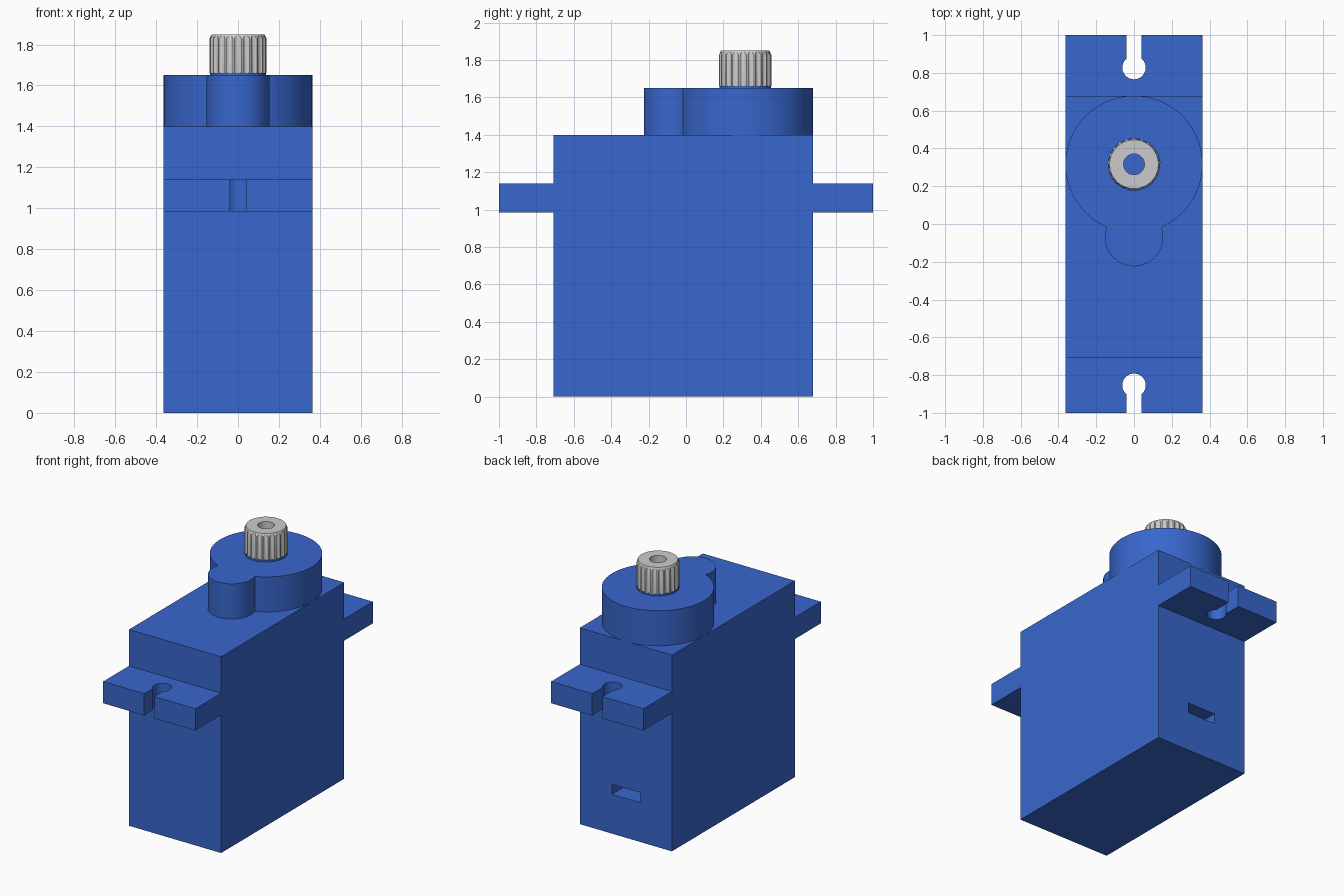
import bpy, bmesh, math
from mathutils import Vector

if "Cube" in bpy.data.objects:
    bpy.data.objects.remove(bpy.data.objects["Cube"])

blue = bpy.data.materials.new("blue_plastic")
blue.diffuse_color = (0.04, 0.136, 0.61, 1)
blue.use_nodes = True
blue.node_tree.nodes["Principled BSDF"].inputs["Base Color"].default_value = blue.diffuse_color


def finish(name, bm, mat=None, smooth=False):
    bmesh.ops.recalc_face_normals(bm, faces=bm.faces)
    me = bpy.data.meshes.new(name)
    bm.to_mesh(me)
    bm.free()
    ob = bpy.data.objects.new(name, me)
    bpy.context.collection.objects.link(ob)
    if mat:
        me.materials.append(mat)
    if smooth:
        activate(ob)
        bpy.ops.object.shade_smooth_by_angle(angle=math.radians(30))
    return ob


def activate(ob):
    bpy.ops.object.select_all(action='DESELECT')
    ob.select_set(True)
    bpy.context.view_layer.objects.active = ob


def prism(name, points, direction, mat=None, smooth=False):
    """Extrude a planar outline along a direction."""
    bm = bmesh.new()
    face = bm.faces.new([bm.verts.new(p) for p in points])
    new = bmesh.ops.extrude_face_region(bm, geom=[face], use_keep_orig=True)
    verts = [g for g in new["geom"] if isinstance(g, bmesh.types.BMVert)]
    bmesh.ops.translate(bm, verts=verts, vec=Vector(direction))
    return finish(name, bm, mat, smooth)


def arc(cy, r, a0, a1, n, z):
    """Points on an arc centred on (0, cy)."""
    return [(r * math.cos(a0 + (a1 - a0) * i / n),
             cy + r * math.sin(a0 + (a1 - a0) * i / n), z) for i in range(n + 1)]


# Case with mounting ears: side silhouette extruded across the width
W = 0.3635
Y0, Y1 = -0.709, 0.678
E0, E1, TOP = 0.985, 1.14, 1.40
side = [(Y0, 0), (Y1, 0), (Y1, E0), (1, E0), (1, E1), (Y1, E1),
        (Y1, TOP), (Y0, TOP), (Y0, E1), (-1, E1), (-1, E0), (Y0, E0)]
case = prism("case", [(-W, y, z) for y, z in side], (2 * W, 0, 0), blue)

# Keyhole slots in the ears and the cable opening at the back
cutters = []
R, S = 0.062, 0.04
for s, cy in ((1, 0.828), (-1, -0.854)):
    a = math.acos(S / R)
    outline = arc(cy, R, s * a, -s * (math.pi + a), 40, 0.9)
    outline += [(-S, s * 1.1, 0.9), (S, s * 1.1, 0.9)]
    cutters.append(prism("ear_slot_cutter", outline, (0, 0, 0.32), blue))
opening = [(-0.11, 0.48, 0.28), (0.11, 0.48, 0.28),
           (0.11, 0.48, 0.352), (-0.11, 0.48, 0.352)]
cutters.append(prism("cable_cutter", opening, (0, 0.3, 0), blue))
for cutter in cutters:
    mod = case.modifiers.new("cut", 'BOOLEAN')
    mod.operation, mod.solver, mod.object = 'DIFFERENCE', 'EXACT', cutter
    activate(case)
    bpy.ops.object.modifier_apply(modifier=mod.name)
    bpy.data.objects.remove(cutter)
activate(case)
bpy.ops.object.shade_smooth_by_angle(angle=math.radians(30))

# Gear cover: large round merged with a small round
CY, RB = 0.316, 0.363
SY, RS = -0.07, 0.154
d = CY - SY
along = (d * d + RB * RB - RS * RS) / (2 * d)
half = math.acos(along / RB)
half_s = math.atan2(RB * math.sin(half), d - along)
down = -math.pi / 2
cover = arc(CY, RB, down + half, down + 2 * math.pi - half, 96, TOP)
cover += arc(SY, RS, math.pi / 2 + half_s, 2.5 * math.pi - half_s, 48, TOP)[1:-1]
prism("gear_cover", cover, (0, 0, 0.25), blue, True)

# Collar under the output shaft
prism("shaft_collar", arc(CY, 0.138, 0, 2 * math.pi, 64, 1.64)[:-1],
      (0, 0, 0.022), blue, True)

# Splined output shaft: concave flutes between narrow lands, chamfered top, bore
TEETH, STEPS = 21, 10
N = TEETH * STEPS
BORE, R_TOP, R_OUT, Z0, Z1 = 0.055, 0.129, 0.140, 1.662, 1.85


def flute_radius(i):
    u = (i % STEPS) / STEPS * 2 - 1           # -1..1 across one tooth pitch
    return R_OUT - 0.009 * max(0, 1 - (u / 0.8) ** 2)


bm = bmesh.new()
rings = [[] for _ in range(5)]
for i in range(N):
    t = 2 * math.pi * i / N
    r = flute_radius(i)
    chamfer_z = Z1 - 2 * (r - R_TOP)
    section = [(BORE, Z0), (r, Z0), (r, chamfer_z), (R_TOP, Z1), (BORE, Z1)]
    for ring, (rr, z) in zip(rings, section):
        ring.append(bm.verts.new((rr * math.sin(t), CY + rr * math.cos(t), z)))
for k, ring in enumerate(rings):
    nxt = rings[(k + 1) % len(rings)]
    for i in range(N):
        j = (i + 1) % N
        bm.faces.new((ring[i], ring[j], nxt[j], nxt[i]))
finish("output_shaft", bm, None, True)
